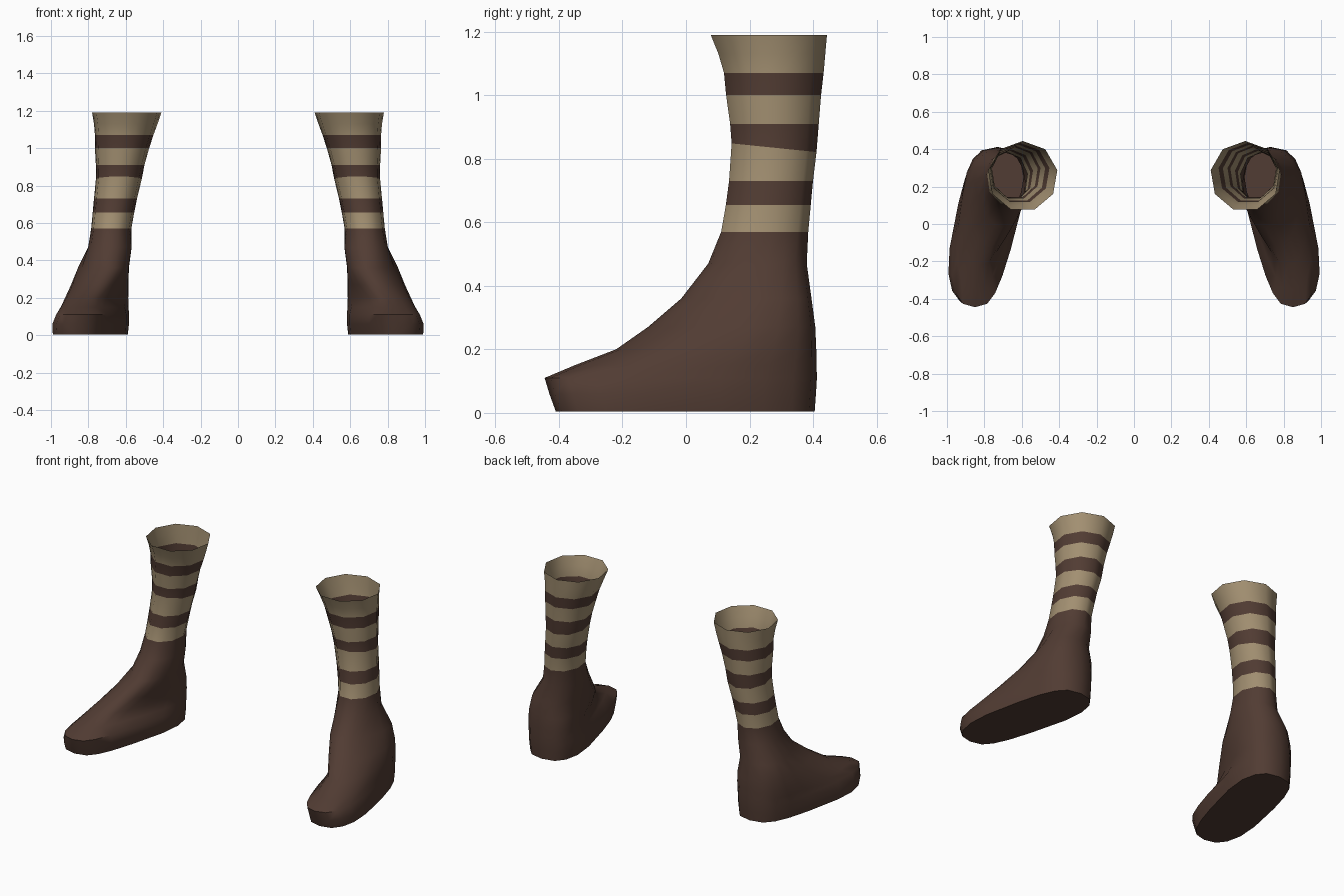
import bpy, bmesh, math

if "Cube" in bpy.data.objects:
    bpy.data.objects.remove(bpy.data.objects["Cube"])

N = 18  # foot sides; the shaft uses every second point as a corner


def material(name, rgb):
    m = bpy.data.materials.new(name)
    m.diffuse_color = (*rgb, 1)
    m.use_nodes = True
    m.node_tree.nodes["Principled BSDF"].inputs["Base Color"].default_value = m.diffuse_color
    return m


def power(v, p):
    return math.copysign(abs(v) ** p, v)


def shaft_ring(z, x0, x1, y0, y1, tilt=0.0):
    """Nine-sided ring with midpoints so that it joins the finer foot."""
    pts = []
    for i in range(0, N, 2):
        a = math.pi / 2 + 2 * math.pi * i / N
        pts.append(((x0 + x1) / 2 + (x1 - x0) / 2 * math.cos(a) * 1.015,
                    (y0 + y1) / 2 + (y1 - y0) / 2 * math.sin(a) * 1.02,
                    z - tilt * math.sin(a)))
    out = []
    for i, p in enumerate(pts):
        q = pts[(i + 1) % len(pts)]
        out += [p, tuple((u + v) / 2 for u, v in zip(p, q))]
    return out


def foot_ring(z, toe_y, heel_y, heel_x, toe_x, heel_w, toe_w, p):
    """Rounded outline that bends and tapers from heel to toe."""
    out = []
    for i in range(N):
        a = math.pi / 2 + 2 * math.pi * i / N
        t = (1 - power(math.sin(a), p)) / 2
        s = t * t * (3 - 2 * t)
        cx = heel_x + (toe_x - heel_x) * s
        w = heel_w + (toe_w - heel_w) * t
        out.append((cx + w * power(math.cos(a), p),
                    heel_y + (toe_y - heel_y) * t, z))
    return out


# Shaft: z, x range, y range, tilt
shaft = [
    (1.19, .41, .78, .07, .44),
    (1.13, .43, .77, .095, .435),
    (1.07, .452, .765, .113, .43),
    (1.00, .475, .765, .12, .422),
    (.91, .50, .76, .133, .415),
    (.835, .515, .76, .138, .408, .014),
    (.73, .54, .77, .13, .397),
    (.655, .555, .777, .12, .39),
    (.57, .57, .785, .105, .382),
]
# Foot: z, toe y, heel y, heel x, toe x, heel half width, toe half width, roundness
foot = [
    (.47, .07, .38, .685, .685, .12, .115, .95),
    (.36, -.015, .395, .73, .70, .16, .105, .9),
    (.27, -.12, .407, .73, .76, .185, .105, .85),
    (.20, -.22, .41, .73, .82, .192, .10, .8),
    (.15, -.35, .411, .73, .845, .19, .11, .75),
    (.11, -.445, .412, .73, .85, .187, .14, .72),
    (.06, -.43, .409, .73, .86, .183, .156, .72),
    (.005, -.41, .405, .73, .86, .175, .155, .72),
]

bm = bmesh.new()
levels = [shaft_ring(*r) for r in shaft] + [foot_ring(*r) for r in foot]
rings = [[bm.verts.new(p) for p in lv] for lv in levels]

# Stripes: brown bands on the shaft and the whole foot
brown_bands = {2, 4, 6}
for k in range(len(rings) - 1):
    for i in range(N):
        j = (i + 1) % N
        f = bm.faces.new((rings[k][j], rings[k][i], rings[k + 1][i], rings[k + 1][j]))
        f.material_index = 1 if k in brown_bands or k >= len(shaft) - 1 else 0
        f.smooth = True

# Sole
sole = bm.faces.new(rings[-1])
sole.normal_update()
if sole.normal.z > 0:
    sole.normal_flip()
sole.material_index = 1
if bm.faces[:][0].calc_center_median().length:
    bmesh.ops.recalc_face_normals(bm, faces=bm.faces[:])

me = bpy.data.meshes.new("striped_socks")
bm.to_mesh(me)
bm.free()
me.materials.append(material("beige", (.36, .275, .165)))
me.materials.append(material("dark_brown", (.083, .045, .033)))
ob = bpy.data.objects.new("striped_socks", me)
bpy.context.collection.objects.link(ob)

# Smooth sides with a crisp sole edge, then the second sock
bpy.context.view_layer.objects.active = ob
ob.select_set(True)
bpy.ops.object.shade_smooth_by_angle(angle=math.radians(50))
mirror = ob.modifiers.new("other_foot", 'MIRROR')
mirror.use_axis[0] = True
mirror.use_mirror_merge = False
